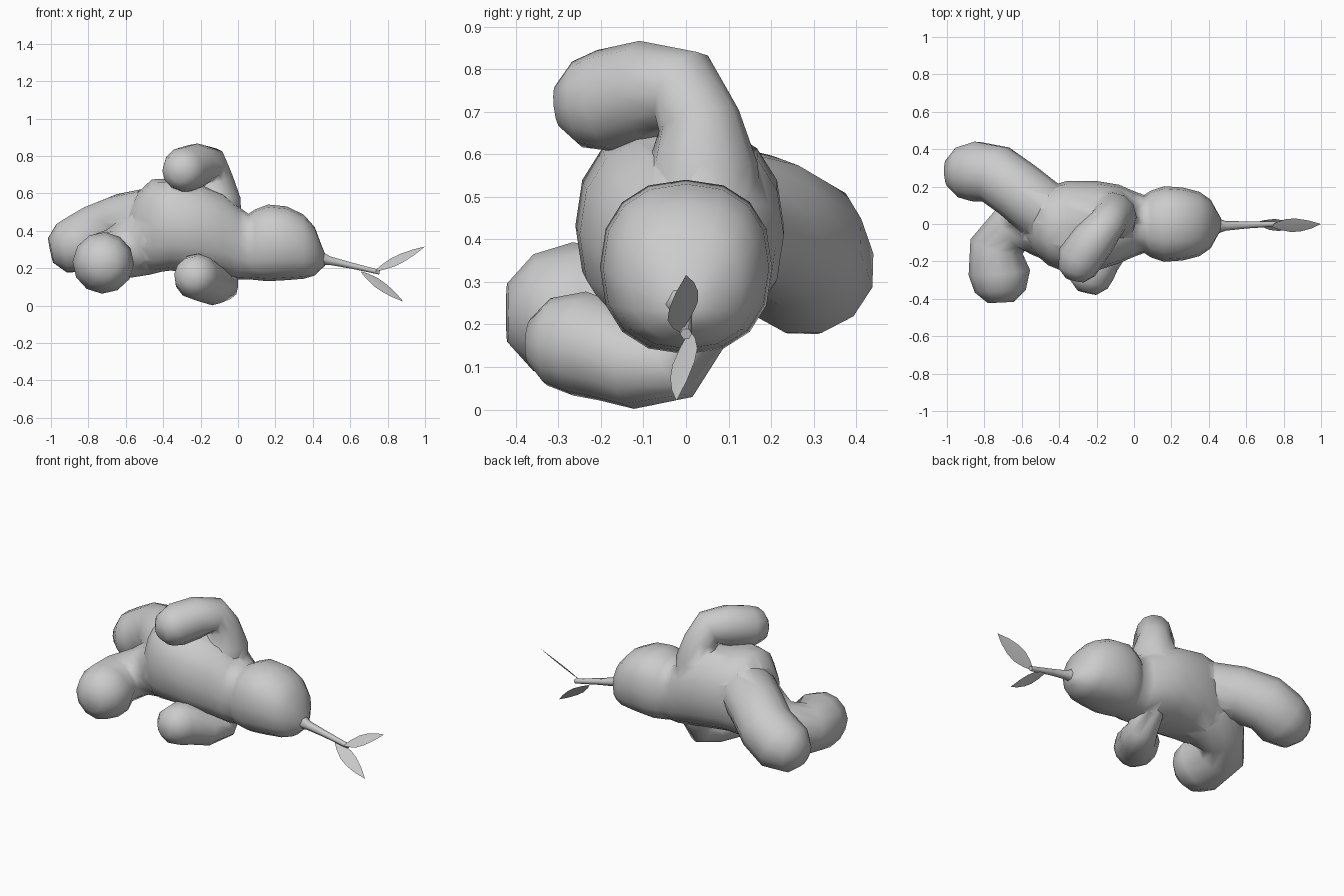
import bpy, bmesh, math
from mathutils import Vector

if "Cube" in bpy.data.objects:
    bpy.data.objects.remove(bpy.data.objects["Cube"])

grey = bpy.data.materials.new("plain grey")
grey.diffuse_color = (0.6, 0.6, 0.6, 1)
grey.use_nodes = True
grey.node_tree.nodes["Principled BSDF"].inputs["Base Color"].default_value = grey.diffuse_color


def smooth(ob, angle):
    bpy.ops.object.select_all(action='DESELECT')
    ob.select_set(True)
    bpy.context.view_layer.objects.active = ob
    bpy.ops.object.shade_smooth_by_angle(angle=math.radians(angle))


def finish(name, bm, angle):
    bmesh.ops.recalc_face_normals(bm, faces=bm.faces)
    me = bpy.data.meshes.new(name)
    bm.to_mesh(me)
    bm.free()
    me.materials.append(grey)
    ob = bpy.data.objects.new(name, me)
    bpy.context.collection.objects.link(ob)
    smooth(ob, angle)
    return ob


def loft(name, rings, sides=10, side_hint=(0, 1, 0), axis=None, power=1.0):
    """Skin rings of (x, y, z, radius across, radius up); power < 1 makes them boxier."""
    bm = bmesh.new()
    pts = [Vector(r[:3]) for r in rings]
    side = Vector(side_hint)
    loops = []
    for i, r in enumerate(rings):
        t = Vector(axis) if axis else pts[min(i + 1, len(pts) - 1)] - pts[max(i - 1, 0)]
        t.normalize()
        side = (side - t * side.dot(t)).normalized()
        up = t.cross(side)
        loop = []
        for k in range(sides):
            a = 2 * math.pi * k / sides
            c, s = [math.copysign(abs(v) ** power, v) for v in (math.cos(a), math.sin(a))]
            loop.append(bm.verts.new(pts[i] + side * r[3] * c + up * r[-1] * s))
        loops.append(loop)
    for a, b in zip(loops, loops[1:]):
        for k in range(sides):
            n = (k + 1) % sides
            bm.faces.new((a[k], a[n], b[n], b[k]))
    bm.faces.new(loops[0])
    bm.faces.new(loops[-1])
    return finish(name, bm, 80)


def limb(name, path, tip_dir, hint):
    """Tapered limb closed by a rounded paw beyond its last point."""
    end, r = Vector(path[-1][:3]), path[-1][3]
    d = Vector(tip_dir).normalized()
    cap = [(*(end + d * r * f), r * s) for f, s in ((0.6, 0.83), (0.97, 0.42))]
    return loft(name, list(path) + cap, 12, hint)


# Torso and head in one skin, pinched at the neck
body = loft("body", [
    (-0.60, 0.02, 0.36, 0.08, 0.12),
    (-0.54, 0.01, 0.39, 0.16, 0.21),
    (-0.46, -0.01, 0.425, 0.21, 0.25),
    (-0.36, -0.015, 0.432, 0.245, 0.245),
    (-0.20, -0.01, 0.41, 0.24, 0.24),
    (-0.08, 0.00, 0.38, 0.21, 0.225),
    (0.00, 0.00, 0.335, 0.175, 0.197),
    (0.055, 0.00, 0.315, 0.155, 0.175),
    (0.09, 0.00, 0.325, 0.178, 0.188),
    (0.16, 0.00, 0.335, 0.202, 0.205),
    (0.26, 0.00, 0.333, 0.195, 0.197),
    (0.35, 0.00, 0.315, 0.172, 0.172),
    (0.41, 0.00, 0.29, 0.13, 0.13),
    (0.44, 0.00, 0.265, 0.075, 0.075),
    (0.465, 0.00, 0.245, 0.032, 0.032)], 16, axis=(1, 0, 0), power=0.86)

limbs = [
    # Arms
    limb("upper_arm", [
        (-0.13, 0.03, 0.48, 0.15), (-0.115, 0.04, 0.58, 0.128),
        (-0.125, 0.03, 0.68, 0.097), (-0.15, -0.005, 0.75, 0.1),
        (-0.22, -0.09, 0.75, 0.118), (-0.29, -0.185, 0.725, 0.122)],
        (-0.2, -0.9, -0.1), (1, 0, 0)),
    limb("lower_arm", [
        (-0.10, 0.03, 0.30, 0.11), (-0.085, 0.01, 0.18, 0.088),
        (-0.085, -0.03, 0.105, 0.088), (-0.125, -0.11, 0.105, 0.105),
        (-0.185, -0.18, 0.135, 0.118), (-0.225, -0.25, 0.155, 0.124)],
        (-0.2, -0.9, 0.05), (1, 0, 0)),
    # Legs
    limb("back_leg", [
        (-0.38, 0.02, 0.45, 0.15), (-0.50, 0.08, 0.46, 0.165),
        (-0.62, 0.18, 0.44, 0.16), (-0.74, 0.265, 0.39, 0.162),
        (-0.845, 0.28, 0.328, 0.165)],
        (-0.95, -0.05, -0.2), (0, 1, 0)),
    limb("front_leg", [
        (-0.42, -0.01, 0.38, 0.20), (-0.54, 0.0, 0.32, 0.17),
        (-0.65, -0.02, 0.275, 0.14), (-0.735, -0.12, 0.24, 0.145),
        (-0.72, -0.26, 0.228, 0.165)],
        (0.05, -1, 0), (0, 1, 0)),
]

# Merge the limbs into the body so it is one closed skin
for part in limbs:
    mod = body.modifiers.new("join", 'BOOLEAN')
    mod.operation = 'UNION'
    mod.solver = 'EXACT'
    mod.object = part
bpy.context.view_layer.update()
merged = bpy.data.meshes.new_from_object(
    body.evaluated_get(bpy.context.evaluated_depsgraph_get()))
body.modifiers.clear()
body.data = merged
for part in limbs:
    bpy.data.objects.remove(part)
smooth(body, 80)

# Stem
loft("stem", [
    (0.455, -0.01, 0.248, 0.038), (0.49, -0.01, 0.24, 0.026),
    (0.60, -0.005, 0.215, 0.019), (0.757, 0.0, 0.178, 0.014)], 6)


# Leaves: thin pointed blades, each slightly twisted
def leaf(name, base, tip, width):
    bm = bmesh.new()
    b, t, w = Vector(base), Vector(tip), Vector(width)
    normal = (t - b).cross(w).normalized() * 0.003
    prof = [(0, 0.12), (0.15, 0.6), (0.35, 0.98), (0.55, 0.95), (0.78, 0.6), (1, 0.02)]
    rows = []
    for f, s in prof:
        c = b.lerp(t, f)
        rows.append([bm.verts.new(p) for p in
                     (c - w * s, c + normal * s, c + w * s, c - normal * s)])
    for p, q in zip(rows, rows[1:]):
        for k in range(4):
            n = (k + 1) % 4
            bm.faces.new((p[k], p[n], q[n], q[k]))
    bm.faces.new(rows[0])
    bm.faces.new(rows[-1])
    finish(name, bm, 40)


leaf("upper_leaf", (0.735, -0.012, 0.185), (0.998, 0.0, 0.315), (-0.012, 0.036, 0.021))
leaf("lower_leaf", (0.66, 0.008, 0.18), (0.883, -0.022, 0.022), (0.014, 0.03, 0.02))
